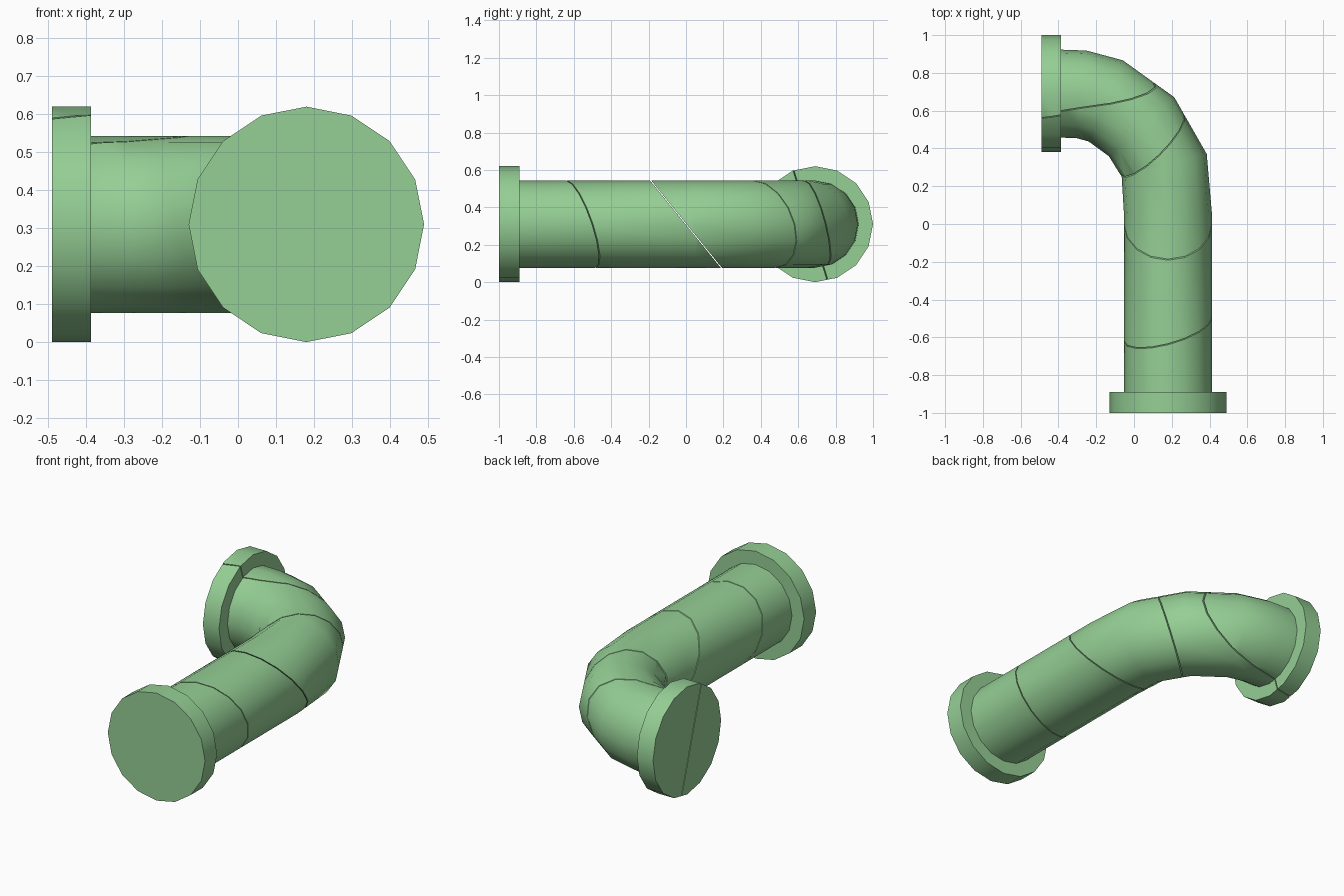
import bpy, bmesh
from math import sin, cos, radians, pi
from mathutils import Vector

if "Cube" in bpy.data.objects:
    bpy.data.objects.remove(bpy.data.objects["Cube"])

SIDES = 16
ZC = 0.31        # height of the pipe axis
R_PIPE, R_FLANGE = 0.233, 0.31
GAP = 0.0025     # half width of the cracks between pieces

green = bpy.data.materials.new("pipe_green")
green.diffuse_color = (0.30, 0.62, 0.30, 1)
green.use_nodes = True
green.node_tree.nodes["Principled BSDF"].inputs["Base Color"].default_value = green.diffuse_color

# Rings along the elbow: axis x, axis y, turn angle, radius
RINGS = [
    (0.18, -1.00, 0, R_FLANGE), (0.18, -0.89, 0, R_FLANGE),
    (0.18, -0.89, 0, R_PIPE), (0.18, 0.05, 0, R_PIPE),
    (0.16, 0.31, 15, R_PIPE), (0.04, 0.515, 42, R_PIPE),
    (-0.15, 0.652, 67, R_PIPE), (-0.28, 0.687, 83, R_PIPE),
    (-0.387, 0.69, 90, R_PIPE), (-0.387, 0.69, 90, R_FLANGE),
    (-0.49, 0.69, 90, R_FLANGE),
]

# Crack planes: point, normal pointing along the pipe
CRACKS = [
    ((0.18, -0.56, ZC), (-0.26, 1, 0.33)),
    ((0.18, 0.0, ZC), (0, 1, 0.81)),
    ((0.13, 0.36, 0.545), (-0.086, 0.09, 0.035)),
    ((0.10, 0.75, 0.30), (-0.17, 1, 0.31)),
]


def build_pipe():
    """Loft the whole solid elbow with both flanges."""
    bm = bmesh.new()
    loops = []
    for x, y, turn, r in RINGS:
        out = Vector((cos(radians(turn)), sin(radians(turn)), 0))
        loops.append([bm.verts.new(Vector((x, y, ZC)) + out * r * cos(2 * pi * i / SIDES)
                                   + Vector((0, 0, r * sin(2 * pi * i / SIDES))))
                      for i in range(SIDES)])
    for a, b in zip(loops, loops[1:]):
        for i in range(SIDES):
            j = (i + 1) % SIDES
            bm.faces.new((a[i], a[j], b[j], b[i]))
    bm.faces.new(loops[0])
    bm.faces.new(loops[-1])
    bmesh.ops.recalc_face_normals(bm, faces=bm.faces)
    return bm


def clip(bm, crack, keep_forward):
    """Keep one side of a crack plane and close the cut."""
    point, normal = Vector(crack[0]), Vector(crack[1]).normalized()
    if not keep_forward:
        normal = -normal
    bmesh.ops.bisect_plane(bm, geom=bm.verts[:] + bm.edges[:] + bm.faces[:],
                           plane_co=point + normal * GAP, plane_no=normal, clear_inner=True)
    bmesh.ops.holes_fill(bm, edges=[e for e in bm.edges if e.is_boundary], sides=0)


def make_piece(name, cuts):
    bm = build_pipe()
    for index, forward in cuts:
        clip(bm, CRACKS[index], forward)
    bmesh.ops.recalc_face_normals(bm, faces=bm.faces)
    mesh = bpy.data.meshes.new(name)
    bm.to_mesh(mesh)
    bm.free()
    mesh.materials.append(green)
    ob = bpy.data.objects.new(name, mesh)
    bpy.context.collection.objects.link(ob)
    bpy.ops.object.select_all(action='DESELECT')
    ob.select_set(True)
    bpy.context.view_layer.objects.active = ob
    bpy.ops.object.shade_smooth_by_angle(angle=radians(35))


# Cracked pipe pieces from the front flange to the side flange
make_piece("front_flange_piece", [(0, False)])
make_piece("lower_pipe_piece", [(0, True), (1, False)])
make_piece("middle_pipe_piece", [(1, True), (2, False)])
make_piece("inner_bend_piece", [(2, True), (3, False)])
make_piece("outer_bend_piece", [(2, True), (3, True)])
